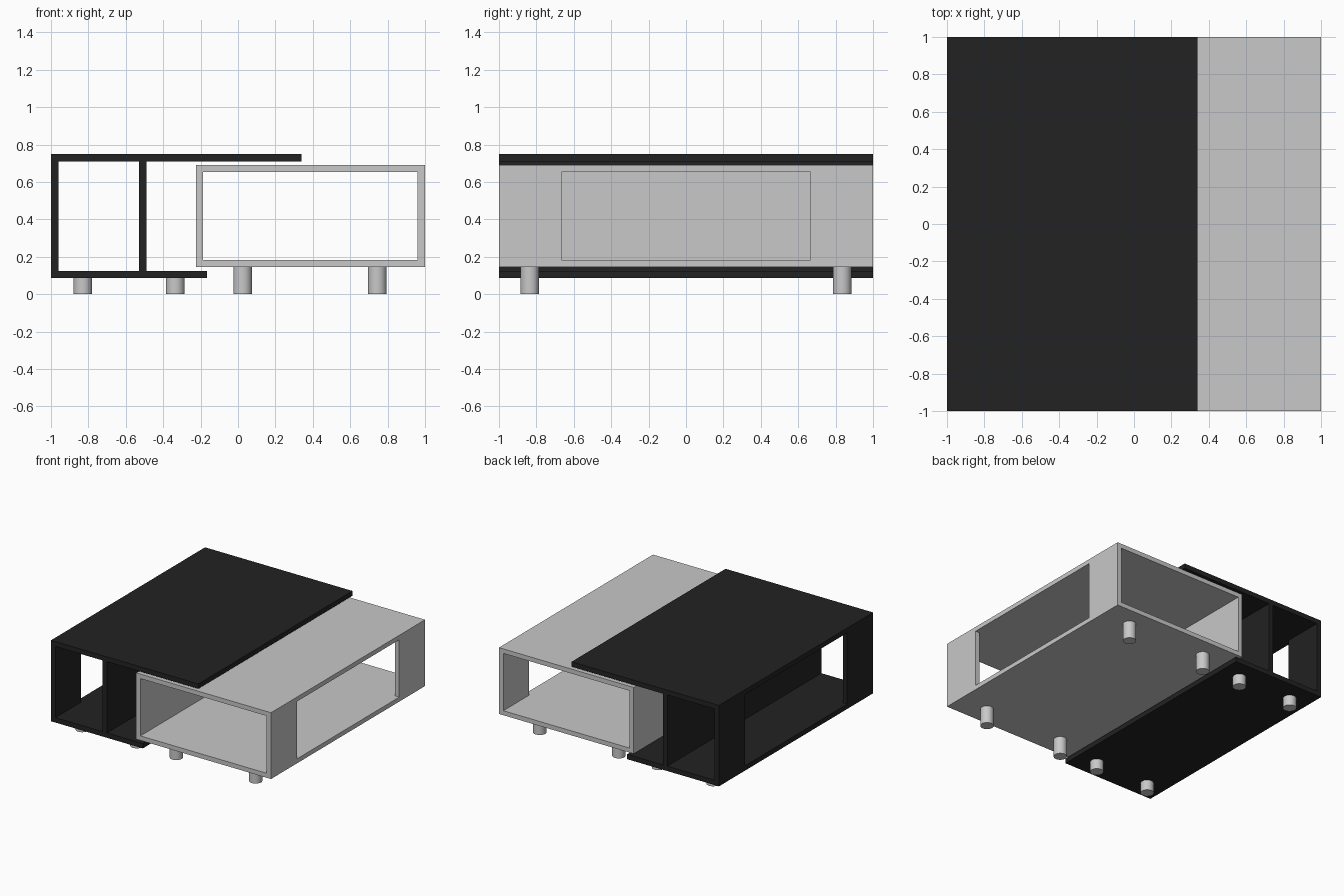
import bpy

cube = bpy.data.objects.get("Cube")
if cube:
    bpy.data.objects.remove(cube, do_unlink=True)


def make_material(name, value):
    mat = bpy.data.materials.new(name)
    mat.use_nodes = True
    colour = (value, value, value, 1)
    mat.diffuse_color = colour
    mat.node_tree.nodes["Principled BSDF"].inputs["Base Color"].default_value = colour
    return mat


black = make_material("black lacquer", 0.016)
grey = make_material("light grey lacquer", 0.58)

DEPTH = 1.0        # half depth of the table
WINDOW = 0.665     # half width of the side windows
LEG_Y = 0.835
LEG_RADIUS = 0.05


def panel(name, mat, x, z, y=(-DEPTH, DEPTH)):
    """Box panel given by its x, z and y ranges."""
    spans = (x, y, z)
    bpy.ops.mesh.primitive_cube_add(size=1, location=[(a + b) / 2 for a, b in spans])
    obj = bpy.context.object
    obj.name = name
    obj.scale = [b - a for a, b in spans]
    bpy.ops.object.transform_apply(location=False, rotation=False, scale=True)
    obj.data.materials.append(mat)


def window_wall(name, mat, x, z):
    """Side wall with a full-height opening in its middle."""
    panel(name + "_front", mat, x, z, (-DEPTH, -WINDOW))
    panel(name + "_back", mat, x, z, (WINDOW, DEPTH))


def legs(name, xs, height):
    for x in xs:
        for side, y in (("front", -LEG_Y), ("back", LEG_Y)):
            bpy.ops.mesh.primitive_cylinder_add(
                vertices=32, radius=LEG_RADIUS, depth=height, location=(x, y, height / 2))
            obj = bpy.context.object
            obj.name = f"{name}_{side}"
            obj.data.materials.append(grey)
            bpy.ops.object.shade_smooth_by_angle()


# Black shelf unit with overhanging top
panel("black_top", black, (-1, 0.34), (0.71, 0.75))
panel("black_base", black, (-1, -0.165), (0.085, 0.125))
panel("black_divider", black, (-0.53, -0.49), (0.125, 0.71))
window_wall("black_side_wall", black, (-1, -0.96), (0.125, 0.71))
legs("short_leg", (-0.83, -0.335), 0.085)

# Grey box tucked under the black top
panel("grey_top", grey, (-0.225, 1), (0.653, 0.69))
panel("grey_base", grey, (-0.225, 1), (0.145, 0.182))
panel("grey_inner_wall", grey, (-0.225, -0.187), (0.182, 0.653))
window_wall("grey_side_wall", grey, (0.96, 1), (0.182, 0.653))
legs("tall_leg", (0.025, 0.745), 0.145)
